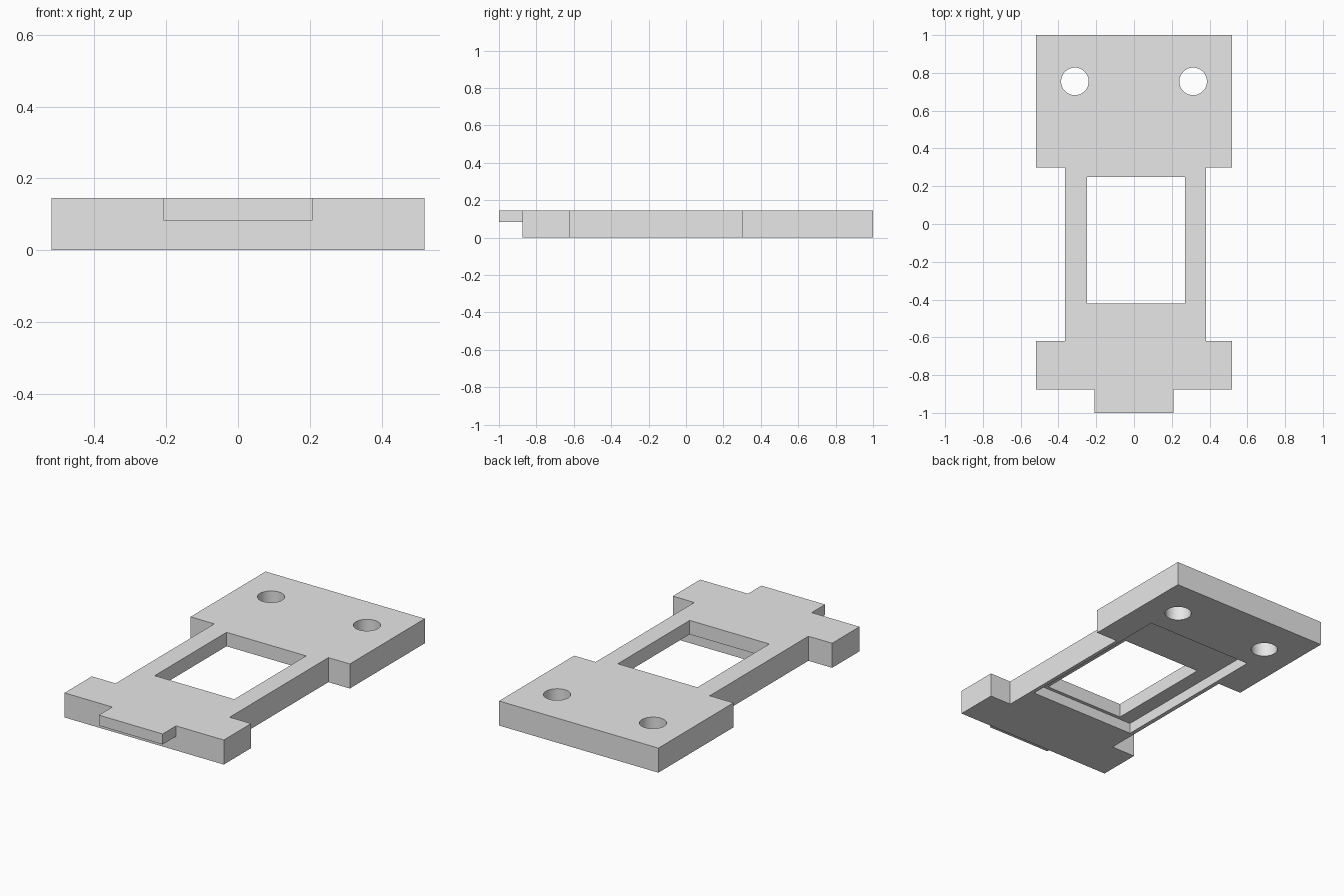
import bpy, bmesh
from mathutils import Matrix, Vector

cube = bpy.data.objects.get("Cube")
if cube:
    bpy.data.objects.remove(cube, do_unlink=True)

TOP = 0.145

grey = bpy.data.materials.new("light grey")
grey.use_nodes = True
grey.diffuse_color = (0.8, 0.8, 0.8, 1)
grey.node_tree.nodes["Principled BSDF"].inputs["Base Color"].default_value = (0.8, 0.8, 0.8, 1)


def finish(name, bm):
    mesh = bpy.data.meshes.new(name)
    bmesh.ops.recalc_face_normals(bm, faces=bm.faces)
    bm.to_mesh(mesh)
    bm.free()
    mesh.materials.append(grey)
    obj = bpy.data.objects.new(name, mesh)
    bpy.context.collection.objects.link(obj)
    return obj


def box(name, x0, x1, y0, y1, z0, z1):
    bm = bmesh.new()
    lo, hi = Vector((x0, y0, z0)), Vector((x1, y1, z1))
    bmesh.ops.create_cube(bm, size=1, matrix=Matrix.Translation((lo + hi) / 2) @ Matrix.Diagonal((*(hi - lo), 1)))
    return finish(name, bm)


def combine(target, tool, operation):
    mod = target.modifiers.new(tool.name, 'BOOLEAN')
    mod.operation = operation
    mod.solver = 'EXACT'
    mod.object = tool
    bpy.context.view_layer.objects.active = target
    bpy.ops.object.modifier_apply(modifier=mod.name)
    bpy.data.objects.remove(tool, do_unlink=True)


# Plate outline: wide back, narrow neck, front crossbar
outline = [(-0.52, 1), (-0.52, 0.3), (-0.365, 0.3), (-0.365, -0.62), (-0.52, -0.62), (-0.52, -0.875),
           (0.52, -0.875), (0.52, -0.62), (0.38, -0.62), (0.38, 0.3), (0.52, 0.3), (0.52, 1)]
bm = bmesh.new()
face = bm.faces.new([bm.verts.new((x, y, 0)) for x, y in outline])
side = bmesh.ops.extrude_face_region(bm, geom=[face])
bmesh.ops.translate(bm, vec=(0, 0, TOP), verts=[v for v in side["geom"] if isinstance(v, bmesh.types.BMVert)])
plate = finish("mounting_plate", bm)

# Thin front tab, flush with the top
combine(plate, box("front_tab", -0.208, 0.208, -1, -0.8, 0.083, TOP), 'UNION')

# Window and the shallow recess around it underneath
combine(plate, box("window_cutter", -0.25, 0.27, -0.42, 0.25, -0.1, 0.3), 'DIFFERENCE')
combine(plate, box("recess_cutter", -0.34, 0.357, -0.44, 0.575, -0.1, 0.0625), 'DIFFERENCE')

# Screw holes
for x in (-0.313, 0.313):
    bm = bmesh.new()
    bmesh.ops.create_cone(bm, cap_ends=True, segments=48, radius1=0.073, radius2=0.073, depth=0.6,
                          matrix=Matrix.Translation((x, 0.755, 0.07)))
    combine(plate, finish("hole_cutter", bm), 'DIFFERENCE')

bpy.ops.object.select_all(action='DESELECT')
plate.select_set(True)
bpy.context.view_layer.objects.active = plate
bpy.ops.object.shade_smooth_by_angle(angle=0.6)
